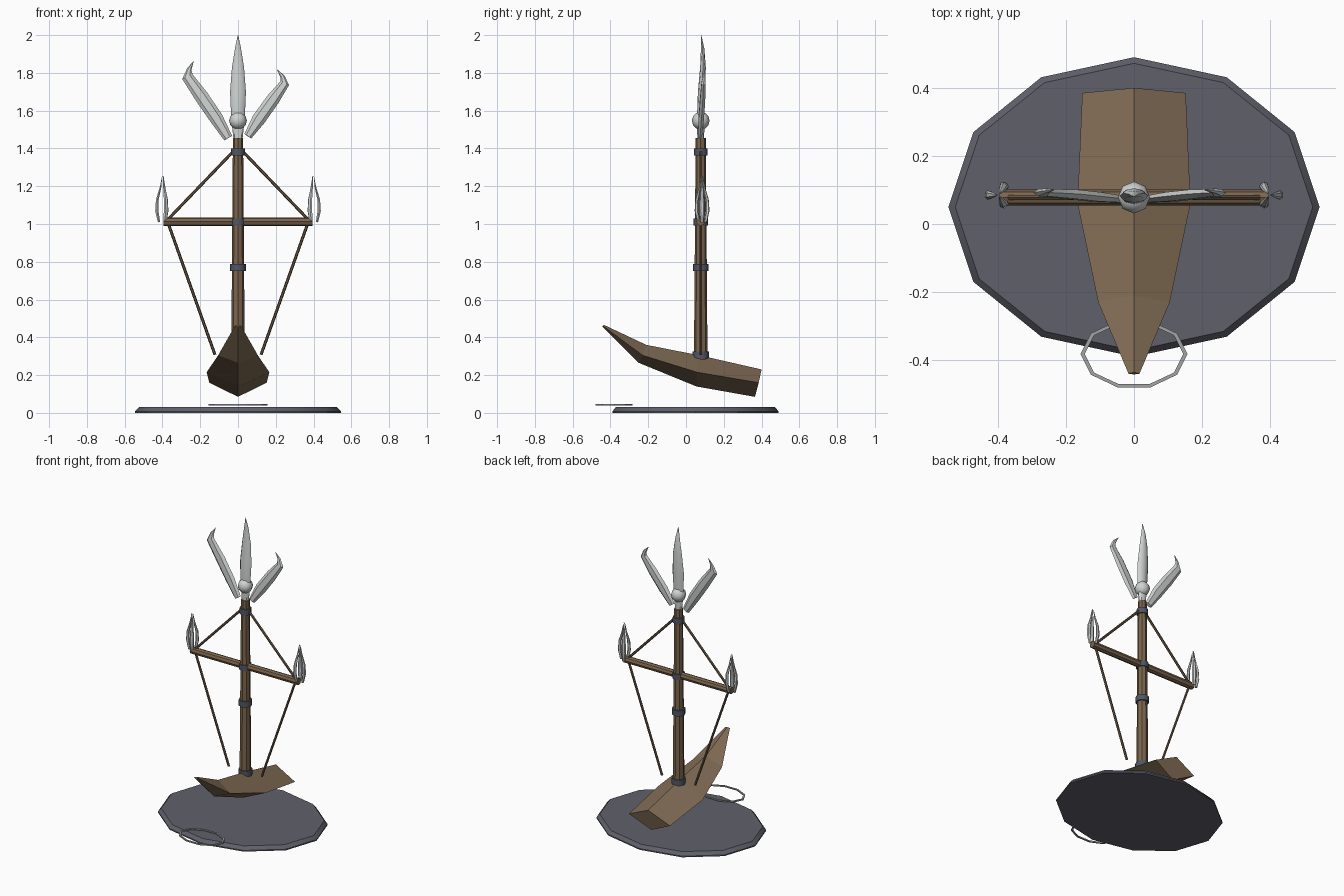
import bpy, bmesh, math
from mathutils import Vector

if "Cube" in bpy.data.objects:
    bpy.data.objects.remove(bpy.data.objects["Cube"])


def material(name, rgb):
    m = bpy.data.materials.new(name)
    m.diffuse_color = (*rgb, 1)
    m.use_nodes = True
    m.node_tree.nodes["Principled BSDF"].inputs["Base Color"].default_value = m.diffuse_color
    return m


STONE = material("dark slate", (0.115, 0.118, 0.145))
HULL = material("hull wood", (0.22, 0.15, 0.09))
WOOD = material("mast wood", (0.20, 0.13, 0.075))
ROPE = material("rope brown", (0.15, 0.10, 0.06))
IRON = material("iron band", (0.085, 0.095, 0.13))
BONE = material("pale bone", (0.62, 0.65, 0.64))
STEEL = material("grey ring", (0.36, 0.37, 0.38))


def finish(name, bm, mat, smooth):
    bmesh.ops.recalc_face_normals(bm, faces=bm.faces)
    me = bpy.data.meshes.new(name)
    bm.to_mesh(me)
    bm.free()
    me.materials.append(mat)
    ob = bpy.data.objects.new(name, me)
    bpy.context.collection.objects.link(ob)
    if smooth:
        bpy.ops.object.select_all(action='DESELECT')
        ob.select_set(True)
        bpy.context.view_layer.objects.active = ob
        bpy.ops.object.shade_smooth_by_angle(angle=math.radians(smooth))
    return ob


def loft(name, rings, mat, smooth=0):
    """Skin a list of equal-sized point rings and cap both ends."""
    bm = bmesh.new()
    rows = [[bm.verts.new(p) for p in r] for r in rings]
    n = len(rows[0])
    for a, b in zip(rows, rows[1:]):
        for i in range(n):
            bm.faces.new((a[i], a[(i + 1) % n], b[(i + 1) % n], b[i]))
    bm.faces.new(rows[0])
    bm.faces.new(rows[-1])
    return finish(name, bm, mat, smooth)


def sweep(name, pts, mat, sides=6, ref=(0, 1, 0), smooth=0):
    """Elliptic sections along a path; each point is (x, y, z, half width, half depth)."""
    pos = [Vector(p[:3]) for p in pts]
    rings = []
    for i, p in enumerate(pts):
        t = (pos[min(i + 1, len(pos) - 1)] - pos[max(i - 1, 0)]).normalized()
        w = t.cross(Vector(ref)).normalized()
        d = w.cross(t)
        rings.append([pos[i] + w * p[3] * math.cos(a) + d * p[4] * math.sin(a)
                      for a in (2 * math.pi * k / sides for k in range(sides))])
    return loft(name, rings, mat, smooth)


def oval(rx, ry, cy, z, n):
    return [(rx * math.cos(2 * math.pi * k / n), cy + ry * math.sin(2 * math.pi * k / n), z)
            for k in range(n)]


MY = 0.078  # depth position of the mast

# Base plate and the loose ring in front
loft("base_plate", [oval(0.545, 0.44, 0.05, 0, 12), oval(0.545, 0.44, 0.05, 0.008, 12),
                    oval(0.525, 0.422, 0.05, 0.03, 12)], STONE, 30)
ring = loft("front_ring", [oval(0.157, 0.103, -0.382, 0.040, 10),
                           oval(0.157, 0.103, -0.382, 0.048, 10),
                           oval(0.145, 0.093, -0.382, 0.048, 10),
                           oval(0.145, 0.093, -0.382, 0.040, 10),
                           oval(0.157, 0.103, -0.382, 0.040, 10)], STEEL)
bm = bmesh.new()
bm.from_mesh(ring.data)
bmesh.ops.delete(bm, geom=[f for f in bm.faces if len(f.verts) > 4], context='FACES')
bmesh.ops.remove_doubles(bm, verts=bm.verts, dist=0.0001)
bmesh.ops.recalc_face_normals(bm, faces=bm.faces)
bm.to_mesh(ring.data)
bm.free()

# Hull: diamond sections from stern to prow (ridge y, z, side y, z, half width, keel y, z)
hull = [(0.40, 0.23, 0.385, 0.16, 0.152, 0.365, 0.085),
        (0.07, 0.305, 0.06, 0.215, 0.166, 0.055, 0.14),
        (-0.21, 0.36, -0.23, 0.305, 0.105, -0.25, 0.265),
        (-0.435, 0.466, -0.44, 0.461, 0.016, -0.442, 0.455)]
loft("hull", [[(0, ry, rz), (w, sy, sz), (0, ky, kz), (-w, sy, sz)]
              for ry, rz, sy, sz, w, ky, kz in hull], HULL)

# Mast, its iron bands and the cross arm
sweep("mast", [(0, MY, 0.27, 0.036, 0.036), (0, MY, 1.455, 0.027, 0.027)], WOOD, 8)
for z, r in ((0.307, 0.043), (0.77, 0.042), (1.01, 0.038), (1.382, 0.036)):
    sweep("mast_band", [(0, MY, z - 0.019, r, r), (0, MY, z + 0.019, r, r)], IRON, 8, smooth=50)
sweep("cross_arm", [(-0.395, MY, 1.012, 0.023, 0.023), (0.395, MY, 1.012, 0.023, 0.023)], WOOD, 8)

# Ropes and end claws, mirrored left and right
for s in (-1, 1):
    sweep("upper_rope", [(s * 0.015, MY, 1.395, 0.008, 0.008),
                         (s * 0.375, MY, 1.02, 0.008, 0.008)], ROPE, 6)
    sweep("lower_rope", [(s * 0.37, MY, 1.005, 0.008, 0.008),
                         (s * 0.122, MY, 0.308, 0.008, 0.008)], ROPE, 6)
    for deg in (0, 120, 240):
        a = math.radians(deg)
        ux, uy = s * math.cos(a), math.sin(a)
        path = [(0.021, 1.01, 0.010), (0.033, 1.07, 0.014), (0.030, 1.13, 0.012),
                (0.014, 1.19, 0.007), (0.004, 1.255, 0.001)]
        sweep("end_claw", [(s * 0.397 + ux * r, 0.085 + uy * r, z, w, w * 0.7)
                           for r, z, w in path], BONE, 6, (ux, uy, 0), 40)

# Central spike
sweep("top_spike", [(0, MY, 1.45, 0.024, 0.018), (0, MY, 1.56, 0.036, 0.020),
                    (0, MY + 0.004, 1.70, 0.042, 0.019), (0, MY + 0.012, 1.83, 0.032, 0.015),
                    (0, MY + 0.010, 1.93, 0.016, 0.009), (0, MY + 0.002, 2.0, 0.001, 0.001)],
      BONE, 8, smooth=40)

# Hooked side blades
sweep("left_blade", [(-0.052, 0.074, 1.455, 0.024, 0.012), (-0.115, 0.08, 1.56, 0.036, 0.016),
                     (-0.19, 0.088, 1.67, 0.037, 0.016), (-0.268, 0.092, 1.78, 0.030, 0.012),
                     (-0.258, 0.097, 1.82, 0.012, 0.008), (-0.235, 0.10, 1.862, 0.001, 0.001)],
      BONE, 6, smooth=30)
sweep("right_blade", [(0.052, 0.074, 1.465, 0.022, 0.012), (0.11, 0.08, 1.555, 0.036, 0.016),
                      (0.185, 0.088, 1.66, 0.035, 0.016), (0.247, 0.092, 1.745, 0.025, 0.012),
                      (0.236, 0.097, 1.78, 0.012, 0.008), (0.207, 0.10, 1.818, 0.001, 0.001)],
      BONE, 6, smooth=30)

# Round knob at the foot of the spike
bm = bmesh.new()
bmesh.ops.create_uvsphere(bm, u_segments=8, v_segments=6, radius=0.047)
bmesh.ops.translate(bm, verts=bm.verts, vec=(0, MY, 1.547))
finish("spike_knob", bm, BONE, 50)
